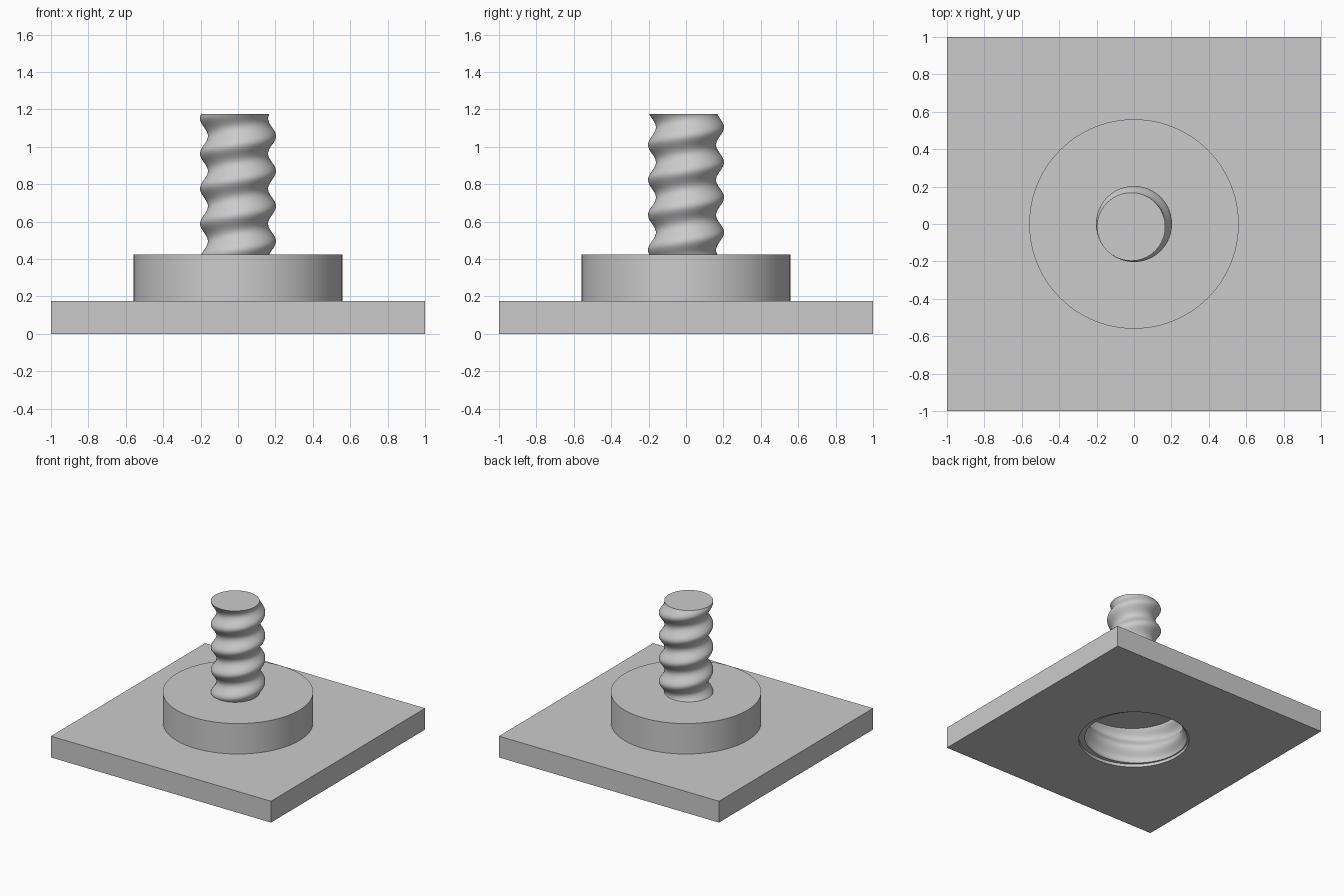
import bpy, bmesh, math

cube = bpy.data.objects.get("Cube")
if cube:
    bpy.data.objects.remove(cube, do_unlink=True)

PLATE_TOP, COLLAR_TOP, ROD_TOP = 0.175, 0.425, 1.175
PITCH = (ROD_TOP - COLLAR_TOP) / 4

grey = bpy.data.materials.new("plain grey")
grey.use_nodes = True
grey.diffuse_color = (0.6, 0.6, 0.6, 1)
grey.node_tree.nodes["Principled BSDF"].inputs["Base Color"].default_value = grey.diffuse_color


def smooth(obj):
    bpy.ops.object.select_all(action="DESELECT")
    obj.select_set(True)
    bpy.context.view_layer.objects.active = obj
    bpy.ops.object.shade_smooth_by_angle(angle=math.radians(35))


def add_mesh(name, bm):
    bmesh.ops.recalc_face_normals(bm, faces=bm.faces)
    mesh = bpy.data.meshes.new(name)
    bm.to_mesh(mesh)
    bm.free()
    mesh.materials.append(grey)
    obj = bpy.data.objects.new(name, mesh)
    bpy.context.collection.objects.link(obj)
    return obj


def twisted_column(name, radius, offset, z0, z1, sides=64, steps_per_turn=24):
    """Off-centre circle swept upward while turning, which forms a thread."""
    bm = bmesh.new()
    steps = max(1, round((z1 - z0) / PITCH * steps_per_turn))
    rings = []
    for i in range(steps + 1):
        z = z0 + (z1 - z0) * i / steps
        turn = math.radians(225) + math.tau * (z - ROD_TOP) / PITCH
        cx, cy = offset * math.cos(turn), offset * math.sin(turn)
        rings.append([bm.verts.new((cx + radius * math.cos(a), cy + radius * math.sin(a), z))
                      for a in (math.tau * k / sides for k in range(sides))])
    for low, high in zip(rings, rings[1:]):
        for k in range(sides):
            n = (k + 1) % sides
            bm.faces.new((low[k], low[n], high[n], high[k]))
    bm.faces.new(rings[0][::-1])
    bm.faces.new(rings[-1])
    return add_mesh(name, bm)


def cut(obj, cutter):
    mod = obj.modifiers.new("bore", "BOOLEAN")
    mod.operation = "DIFFERENCE"
    mod.solver = "EXACT"
    mod.object = cutter
    bpy.context.view_layer.objects.active = obj
    bpy.ops.object.modifier_apply(modifier=mod.name)


# Square base plate
bm = bmesh.new()
bmesh.ops.create_cube(bm, size=1)
for v in bm.verts:
    v.co = (v.co.x * 2, v.co.y * 2, (v.co.z + 0.5) * PLATE_TOP)
plate = add_mesh("base_plate", bm)

# Round collar and threaded rod
collar = twisted_column("collar", 0.56, 0, PLATE_TOP, COLLAR_TOP, sides=96, steps_per_turn=0)
rod = twisted_column("threaded_rod", 0.182, 0.021, COLLAR_TOP, ROD_TOP)

# Threaded blind bore underneath, with a shallow plain lip
bore = twisted_column("bore_cutter", 0.385, 0.02, -0.05, 0.31)
lip = twisted_column("lip_cutter", 0.415, 0, -0.06, 0.025, steps_per_turn=0)
for body in (plate, collar):
    cut(body, bore)
cut(plate, lip)
for cutter in (bore, lip):
    bpy.data.objects.remove(cutter, do_unlink=True)

for body in (plate, collar, rod):
    smooth(body)
